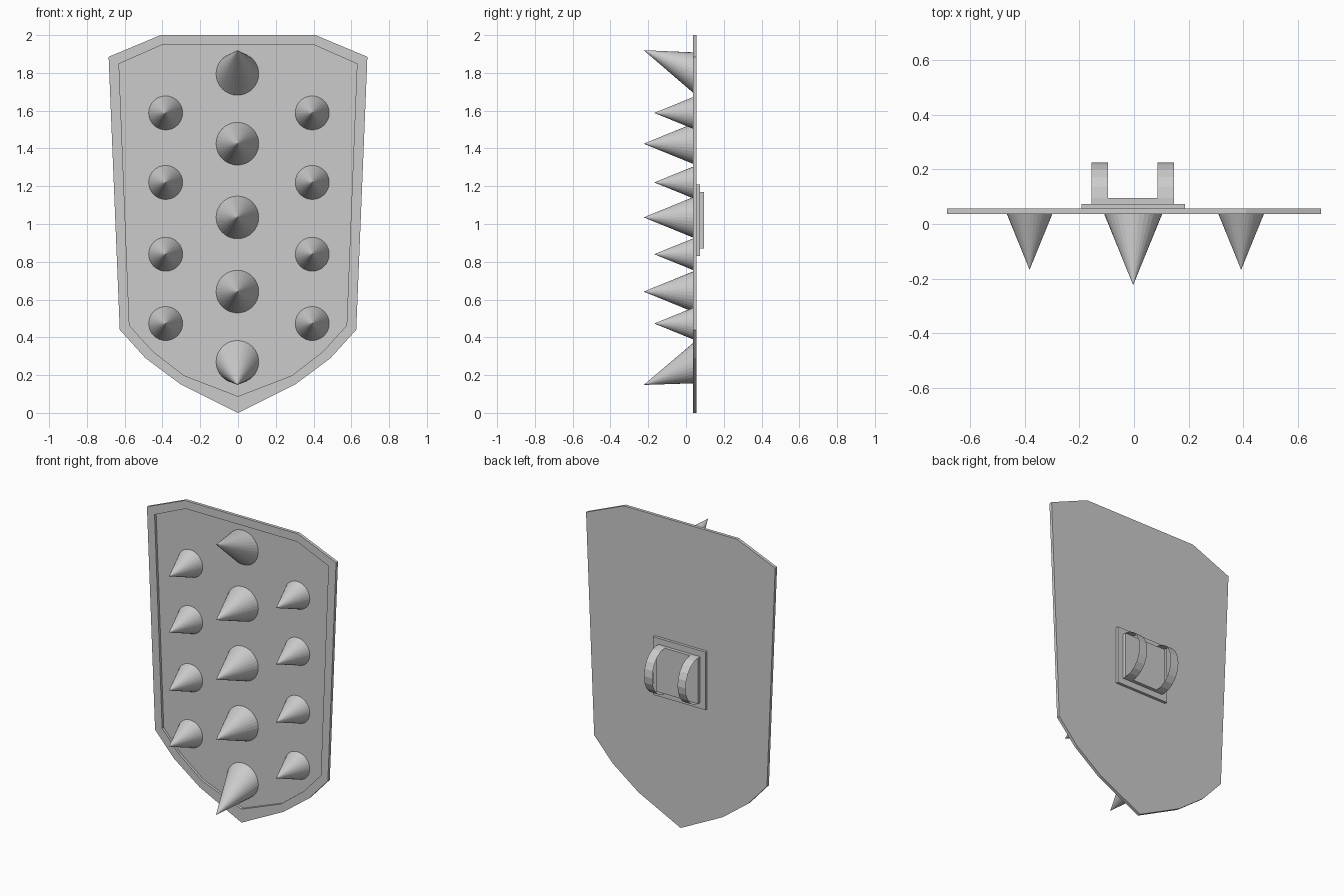
import bpy, bmesh, math

if "Cube" in bpy.data.objects:
    bpy.data.objects.remove(bpy.data.objects["Cube"])

FRONT, RECESS, BACK = 0.036, 0.053, 0.056


def finish(name, bm):
    bmesh.ops.recalc_face_normals(bm, faces=bm.faces)
    mesh = bpy.data.meshes.new(name)
    bm.to_mesh(mesh)
    bm.free()
    obj = bpy.data.objects.new(name, mesh)
    bpy.context.collection.objects.link(obj)
    return obj


def outline(right_half, tip_z):
    # right side from the top down, bottom point, then the mirrored left side
    return right_half + [(0, tip_z)] + [(-x, z) for x, z in reversed(right_half)]


# Shield plate with a raised rim around a recessed front panel
outer = outline([(0.41, 2.0), (0.685, 1.885), (0.626, 0.44), (0.49, 0.29), (0.305, 0.152)], 0.0)
inner = outline([(0.405, 1.947), (0.63, 1.848), (0.575, 0.463), (0.45, 0.325), (0.285, 0.198)], 0.088)
bm = bmesh.new()
loops = [[bm.verts.new((x, y, z)) for x, z in pts]
         for pts, y in ((outer, BACK), (outer, FRONT), (inner, FRONT), (inner, RECESS))]
n = len(outer)
for a, b in zip(loops, loops[1:]):
    for i in range(n):
        j = (i + 1) % n
        bm.faces.new((a[i], a[j], b[j], b[i]))
bm.faces.new(loops[0])
bm.faces.new(loops[-1])
finish("shield_plate", bm)


# Spikes: cones whose points may lean up or down
def spike(name, x, z, radius, tip_y, tip_z, sides=32):
    bm = bmesh.new()
    tip = bm.verts.new((x, tip_y, tip_z))
    ring = []
    for i in range(sides):
        a = 2 * math.pi * i / sides
        ring.append(bm.verts.new((x + radius * math.sin(a), RECESS, z + radius * math.cos(a))))
    for i in range(sides):
        bm.faces.new((ring[i], ring[(i + 1) % sides], tip))
    bm.faces.new(ring)
    finish(name, bm)


for z, tip_z in ((1.795, 1.92), (1.425, 1.425), (1.035, 1.035), (0.642, 0.642), (0.27, 0.148)):
    spike("centre_spike", -0.003, z, 0.113, -0.224, tip_z)
for x in (-0.383, 0.393):
    for z in (1.588, 1.22, 0.84, 0.473):
        spike("side_spike", x, z, 0.09, -0.168, z)


# Mounting plates on the back
def box(name, x0, x1, y0, y1, z0, z1):
    bm = bmesh.new()
    bmesh.ops.create_cube(bm, size=1)
    for v in bm.verts:
        v.co = (x1 if v.co.x > 0 else x0, y1 if v.co.y > 0 else y0, z1 if v.co.z > 0 else z0)
    finish(name, bm)


box("mount_plate", -0.193, 0.187, BACK, 0.074, 0.83, 1.21)
box("strap_base", -0.155, 0.147, 0.074, 0.096, 0.87, 1.17)

# Two thin arched arm straps
for x0, x1 in ((-0.155, -0.096), (0.087, 0.147)):
    bm = bmesh.new()
    rows = []
    for i in range(11):
        a = math.pi * i / 10
        y, z = 0.096 + 0.129 * math.sin(a), 1.02 + 0.15 * math.cos(a)
        rows.append((bm.verts.new((x0, y, z)), bm.verts.new((x1, y, z))))
    for p, q in zip(rows, rows[1:]):
        bm.faces.new((p[0], p[1], q[1], q[0]))
    finish("arm_strap", bm)
